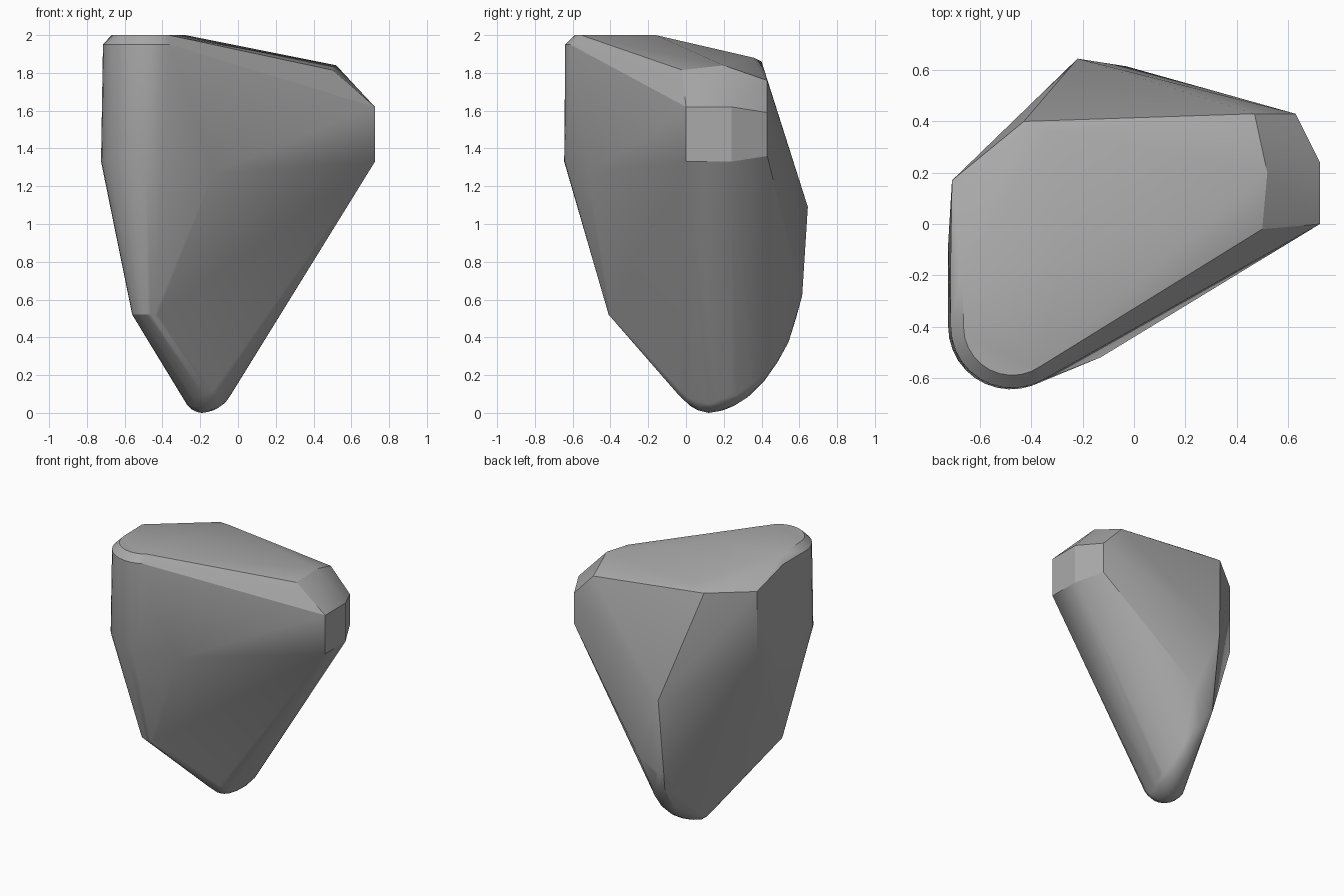
import bpy, bmesh
from math import sin, cos, radians
from mathutils import Vector

cube = bpy.data.objects.get("Cube")
if cube:
    bpy.data.objects.remove(cube)


def arc(cx, cy, radius, z, start, end, steps=10):
    """Horizontal arc of points around a centre."""
    angles = [radians(start + (end - start) * i / steps) for i in range(steps + 1)]
    return [(cx + radius * cos(a), cy + radius * sin(a), z) for a in angles]


def rounded_keel(path, across, radius, spread, steps=8):
    """Sweep a rounded section along a path, with its width along the across direction."""
    points = []
    path = [Vector(p) for p in path]
    for i, p in enumerate(path):
        along = path[min(i + 1, len(path) - 1)] - path[max(i - 1, 0)]
        inward = across.cross(along).normalized()
        for k in range(steps + 1):
            t = radians(spread * (2 * k / steps - 1))
            points.append(p + across * radius * sin(t) + inward * radius * (1 - cos(t)))
    return points


# Rounded front corner: bevelled rim, upright column and tapered foot
points = arc(-0.475, -0.40, 0.19, 2.0, 180, 305)
points += arc(-0.475, -0.40, 0.24, 1.95, 180, 298)
points += arc(-0.48, -0.40, 0.245, 1.33, 180, 290)
points += arc(-0.47, -0.32, 0.09, 0.52, 180, 300)

# Flat top, its left rim and its sloping back
points += [(-0.67, -0.18, 2.0), (-0.28, -0.16, 2.0), (-0.715, -0.13, 1.95),
           (-0.725, -0.08, 1.34), (-0.43, 0.40, 1.86), (-0.32, 0.36, 1.88)]

# Flat end, with the bevel above it
for x, y, low, high in [(0.725, 0.0, 1.33, 1.62), (0.725, 0.24, 1.33, 1.62), (0.63, 0.43, 1.36, 1.59)]:
    points += [(x, y, low), (x, y, high)]
points += [(0.50, -0.02, 1.815), (0.52, 0.20, 1.84), (0.47, 0.43, 1.76)]

# Front bulge, left corner and back peak
points += [(-0.13, -0.52, 1.27), (-0.71, 0.17, 1.86), (-0.71, 0.17, 1.34),
           (-0.22, 0.645, 1.09), (-0.03, 0.615, 0.62)]

# Rounded underside, running diagonally from front left to back right
points += rounded_keel([(-0.24, -0.01, 0.08), (-0.22, 0.04, 0.033), (-0.205, 0.08, 0.01),
                        (-0.19, 0.12, 0.0), (-0.155, 0.18, 0.01), (-0.12, 0.24, 0.035),
                        (-0.09, 0.31, 0.08), (-0.07, 0.39, 0.16), (-0.065, 0.46, 0.26),
                        (-0.07, 0.52, 0.37), (-0.09, 0.56, 0.50)],
                       Vector((0.819, -0.574, 0)), 0.127, 60)

# Wrap the points into one solid
bm = bmesh.new()
for p in points:
    bm.verts.new(p)
hull = bmesh.ops.convex_hull(bm, input=bm.verts[:])
loose = {v for v in hull["geom_interior"] + hull["geom_unused"] if isinstance(v, bmesh.types.BMVert)}
bmesh.ops.delete(bm, geom=list(loose), context='VERTS')
bmesh.ops.remove_doubles(bm, verts=bm.verts[:], dist=0.004)
bmesh.ops.dissolve_limit(bm, angle_limit=radians(1.5), verts=bm.verts[:], edges=bm.edges[:])
bmesh.ops.recalc_face_normals(bm, faces=bm.faces[:])
mesh = bpy.data.meshes.new("rock")
bm.to_mesh(mesh)
bm.free()
rock = bpy.data.objects.new("rock", mesh)
bpy.context.collection.objects.link(rock)

# Stone grey
grey = bpy.data.materials.new("stone_grey")
grey.use_nodes = True
colour = (0.40, 0.40, 0.40, 1.0)
grey.diffuse_color = colour
grey.node_tree.nodes["Principled BSDF"].inputs["Base Color"].default_value = colour
mesh.materials.append(grey)

# Soft shading with crisp creases; large faces keep their own direction
bpy.ops.object.select_all(action='DESELECT')
rock.select_set(True)
bpy.context.view_layer.objects.active = rock
bpy.ops.object.shade_smooth_by_angle(angle=radians(23))
weighted = rock.modifiers.new("weighted_normals", 'WEIGHTED_NORMAL')
weighted.keep_sharp = True
